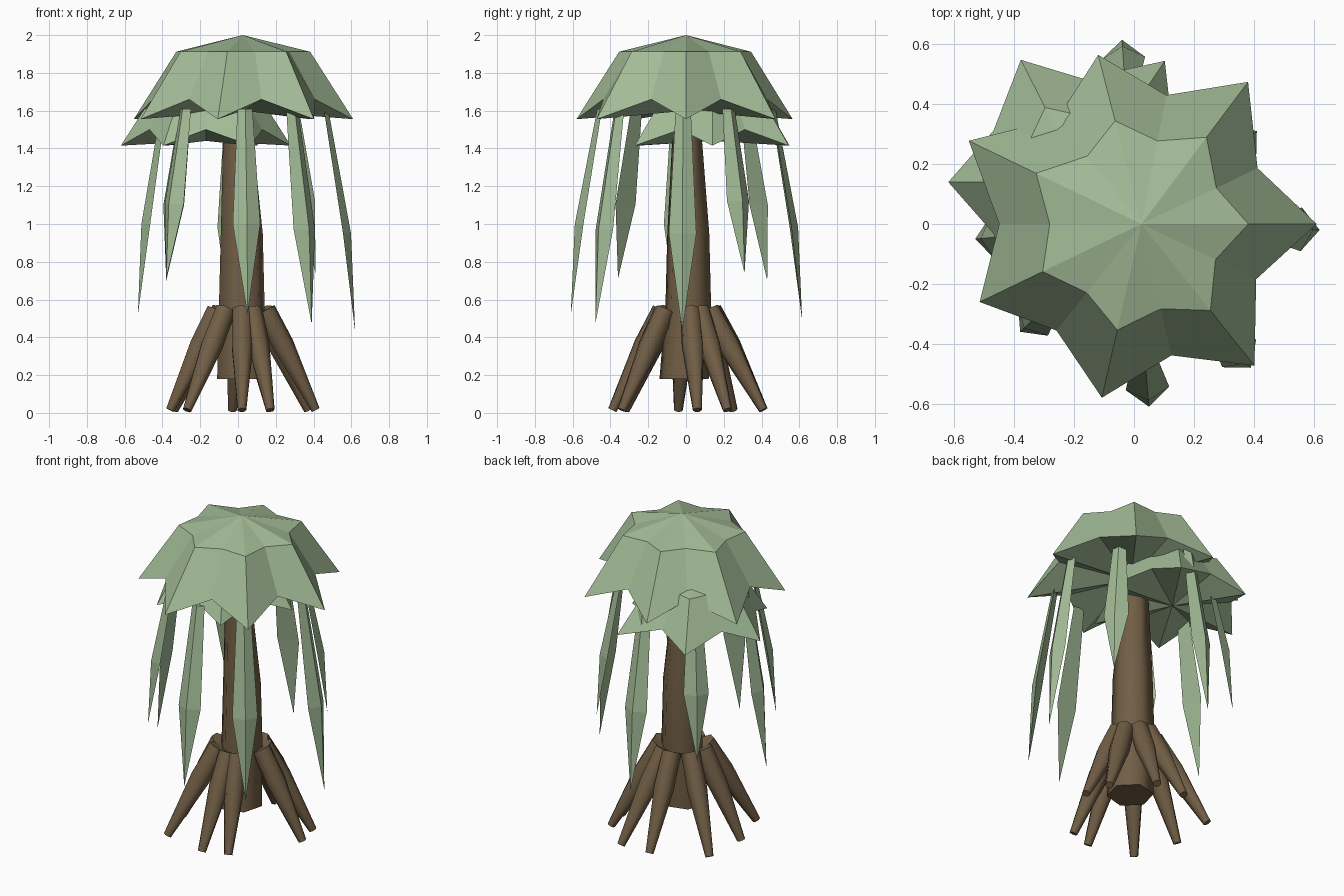
import bpy, bmesh, math
from mathutils import Vector

if "Cube" in bpy.data.objects:
    bpy.data.objects.remove(bpy.data.objects["Cube"])


def material(name, rgb):
    m = bpy.data.materials.new(name)
    m.diffuse_color = (*rgb, 1)
    m.use_nodes = True
    m.node_tree.nodes["Principled BSDF"].inputs["Base Color"].default_value = m.diffuse_color
    return m


GREEN = material("leaf green", (0.36, 0.495, 0.305))
BROWN = material("bark brown", (0.165, 0.112, 0.06))


def finish(name, bm, mat, smooth=False):
    bmesh.ops.recalc_face_normals(bm, faces=bm.faces)
    me = bpy.data.meshes.new(name)
    bm.to_mesh(me)
    bm.free()
    me.materials.append(mat)
    if smooth:
        for p in me.polygons:
            p.use_smooth = True
        me.set_sharp_from_angle(angle=math.radians(65))
    ob = bpy.data.objects.new(name, me)
    bpy.context.collection.objects.link(ob)
    return ob


def bridge(bm, a, b):
    n = len(a)
    for i in range(n):
        bm.faces.new((a[i], a[(i + 1) % n], b[(i + 1) % n], b[i]))


def fan(bm, ring, tip):
    n = len(ring)
    for i in range(n):
        bm.faces.new((ring[i], ring[(i + 1) % n], tip))


def tube(name, path, radii, sides, turn=0.0, flat_rings=False):
    """Tapered limb through the path points, capped at both ends."""
    bm = bmesh.new()
    axis = Vector((0, 0, 1)) if flat_rings else (path[-1] - path[0]).normalized()
    u = axis.cross(Vector((0, 1, 0))).normalized()
    v = axis.cross(u)
    rings = []
    for p, r in zip(path, radii):
        rings.append([bm.verts.new(p + r * (math.cos(a) * u + math.sin(a) * v))
                      for a in (turn + math.tau * i / sides for i in range(sides))])
    for a, b in zip(rings, rings[1:]):
        bridge(bm, a, b)
    bm.faces.new(rings[0])
    bm.faces.new(rings[-1])
    return finish(name, bm, BROWN, True)


def canopy(name, cx, cy, tips, valleys, mid, z_apex, z_mid, z_tip, z_valley, z_under):
    """Star-shaped leaf cap: apex, shoulder ring, drooping rim, underside.
    tips and valleys are (radius, angle offset in degrees) per point."""
    bm = bmesh.new()
    n = len(tips)
    c = Vector((cx, cy, 0))
    shoulder, rim = [], []
    for i in range(2 * n):
        is_tip = i % 2 == 0
        rr, off = (tips if is_tip else valleys)[i // 2]
        a = math.pi * i / n + math.radians(off)
        d = Vector((math.cos(a), math.sin(a), 0))
        rm = rr * mid[0 if is_tip else 1]
        shoulder.append(bm.verts.new(c + d * rm + Vector((0, 0, z_mid))))
        rim.append(bm.verts.new(c + d * rr + Vector((0, 0, z_tip if is_tip else z_valley))))
    fan(bm, shoulder, bm.verts.new((cx, cy, z_apex)))
    bridge(bm, shoulder, rim)
    fan(bm, rim, bm.verts.new((cx, cy, z_under)))
    return finish(name, bm, GREEN)


def frond(name, x, y, z):
    """Hanging blade with an outward crease and a flat back."""
    bm = bmesh.new()
    tip = Vector((x, y, 0))
    out = tip.normalized()
    side = Vector((-out.y, out.x, 0))
    rings = []
    for k, half, depth, h in ((0.77, 0.04, 0.022, 1.61),
                              (0.965, 0.073, 0.04, 1.61 - 0.56 * (1.61 - z))):
        c = tip * k + Vector((0, 0, h))
        rings.append([bm.verts.new(p) for p in
                      (c, c - out * depth + side * half, c - out * depth - side * half)])
    bridge(bm, *rings)
    bm.faces.new(rings[0])
    fan(bm, rings[1], bm.verts.new((x, y, z)))
    return finish(name, bm, GREEN)


# Canopies
canopy("upper_canopy", 0.025, 0,
       [(0.585, 0), (0.593, 1.7), (0.583, 1.5), (0.64, 0), (0.6, 0), (0.595, 0), (0.605, 0)],
       [(0.43, 0), (0.438, 2), (0.45, 0), (0.475, 0), (0.455, 0), (0.45, 0), (0.425, 0)],
       (0.61, 0.645), 2.0, 1.912, 1.555, 1.66, 1.6)
canopy("lower_canopy", -0.17, 0.14,
       [(0.45, 0), (0.488, -4), (0.458, -3), (0.45, 0), (0.45, 0), (0.475, 0)],
       [(0.345, 0)] * 6, (0.61, 0.64), 1.765, 1.69, 1.415, 1.5, 1.44)

# Trunk
tube("trunk", [Vector(p) for p in ((0.02, -0.01, 0.18), (0.02, 0.012, 0.57),
                                   (0.02, 0.012, 0.95), (-0.002, 0.005, 1.5),
                                   (0.0, 0.005, 1.62))],
     [0.135, 0.125, 0.115, 0.078, 0.07], 6, math.radians(15), True)

# Stilt roots, given by where they touch the ground
for i, (x, y) in enumerate([(0.41, 0.06), (0.37, 0.22), (0.17, 0.41), (-0.03, 0.41),
                            (-0.34, 0.25), (-0.36, -0.04), (-0.27, -0.32),
                            (0.02, -0.39), (0.17, -0.34)]):
    foot = Vector((x, y, 0.015))
    d = Vector((x, y, 0)).normalized()
    top = Vector((0.015, 0.005, 0.545)) + d * 0.13
    tube(f"root_{i + 1}", [top, top.lerp(foot, 0.35), foot], [0.056, 0.06, 0.024], 7)

# Hanging fronds, given by their lowest points
for i, p in enumerate([(0.62, -0.02, 0.43), (0.41, 0.31, 0.74), (-0.04, 0.615, 0.49),
                       (-0.38, 0.43, 0.70), (-0.53, -0.05, 0.52), (-0.38, -0.36, 0.71),
                       (0.05, -0.61, 0.52), (0.39, -0.48, 0.47)]):
    frond(f"hanging_frond_{i + 1}", *p)
